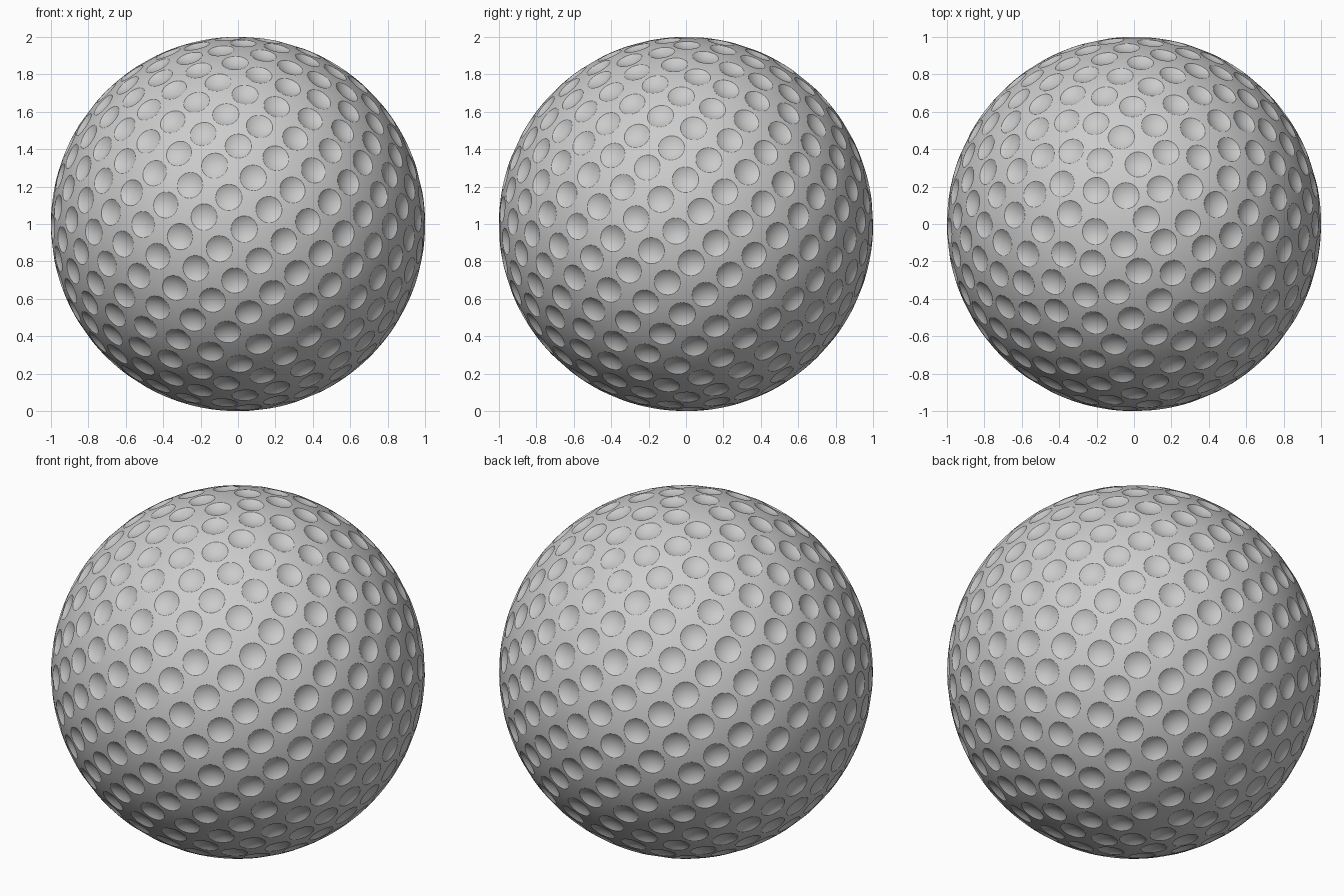
import bpy, bmesh, math
from mathutils import Vector

if "Cube" in bpy.data.objects:
    bpy.data.objects.remove(bpy.data.objects["Cube"])

COUNT = 400                                # dimples on a spiral from pole to pole
GOLDEN = math.pi * (3 - math.sqrt(5))
START = math.radians(21)
RIM, DEPTH = 0.071, 0.02                   # dimple radius and depth below its rim
LID = 1.004                                # cutters end just outside the ball
SEGS, RINGS = 24, 6

# Ball
bpy.ops.mesh.primitive_ico_sphere_add(subdivisions=6, radius=1, location=(0, 0, 1))
ball = bpy.context.object
ball.name = "dimpled_ball"

# Bowl profile: arc of a small sphere, from the dimple bottom to the lid
bowl_r = (RIM ** 2 + DEPTH ** 2) / (2 * DEPTH)
bowl_c = math.sqrt(1 - RIM ** 2) - DEPTH + bowl_r
t_max = math.acos((bowl_c - LID) / bowl_r)
profile = [(bowl_r * math.sin(t_max * k / RINGS), bowl_c - bowl_r * math.cos(t_max * k / RINGS))
           for k in range(RINGS + 1)]


def add_bowl(bm, direction):
    """Closed bowl-shaped cutter pointing along a direction."""
    rot = direction.to_track_quat('Z', 'Y').to_matrix()
    bottom = bm.verts.new(rot @ Vector((0, 0, profile[0][1])))
    rings = []
    for r, h in profile[1:]:
        rings.append([bm.verts.new(rot @ Vector((r * math.cos(a), r * math.sin(a), h)))
                      for a in (math.tau * s / SEGS for s in range(SEGS))])
    for s in range(SEGS):
        n = (s + 1) % SEGS
        bm.faces.new((bottom, rings[0][n], rings[0][s]))
        for lo, hi in zip(rings, rings[1:]):
            bm.faces.new((lo[s], lo[n], hi[n], hi[s]))
    bm.faces.new(rings[-1])


# Dimple cutters
bm = bmesh.new()
for i in range(COUNT):
    z = 1 - (2 * i + 1) / COUNT
    r = math.sqrt(1 - z * z)
    a = START - GOLDEN * i
    add_bowl(bm, Vector((r * math.cos(a), r * math.sin(a), z)))
bmesh.ops.recalc_face_normals(bm, faces=bm.faces)
mesh = bpy.data.meshes.new("dimple_cutters")
bm.to_mesh(mesh)
bm.free()
cutters = bpy.data.objects.new("dimple_cutters", mesh)
cutters.location = (0, 0, 1)
cutters.hide_render = True
bpy.context.collection.objects.link(cutters)

# Cut the dimples, then smooth while keeping the rims sharp
mod = ball.modifiers.new("dimples", 'BOOLEAN')
mod.operation = 'DIFFERENCE'
mod.solver = 'MANIFOLD'
mod.object = cutters
bpy.context.view_layer.update()
bpy.context.view_layer.objects.active = ball
bpy.ops.object.modifier_apply(modifier=mod.name)
bpy.data.objects.remove(cutters)
ball.select_set(True)
bpy.ops.object.shade_smooth_by_angle(angle=math.radians(20))
